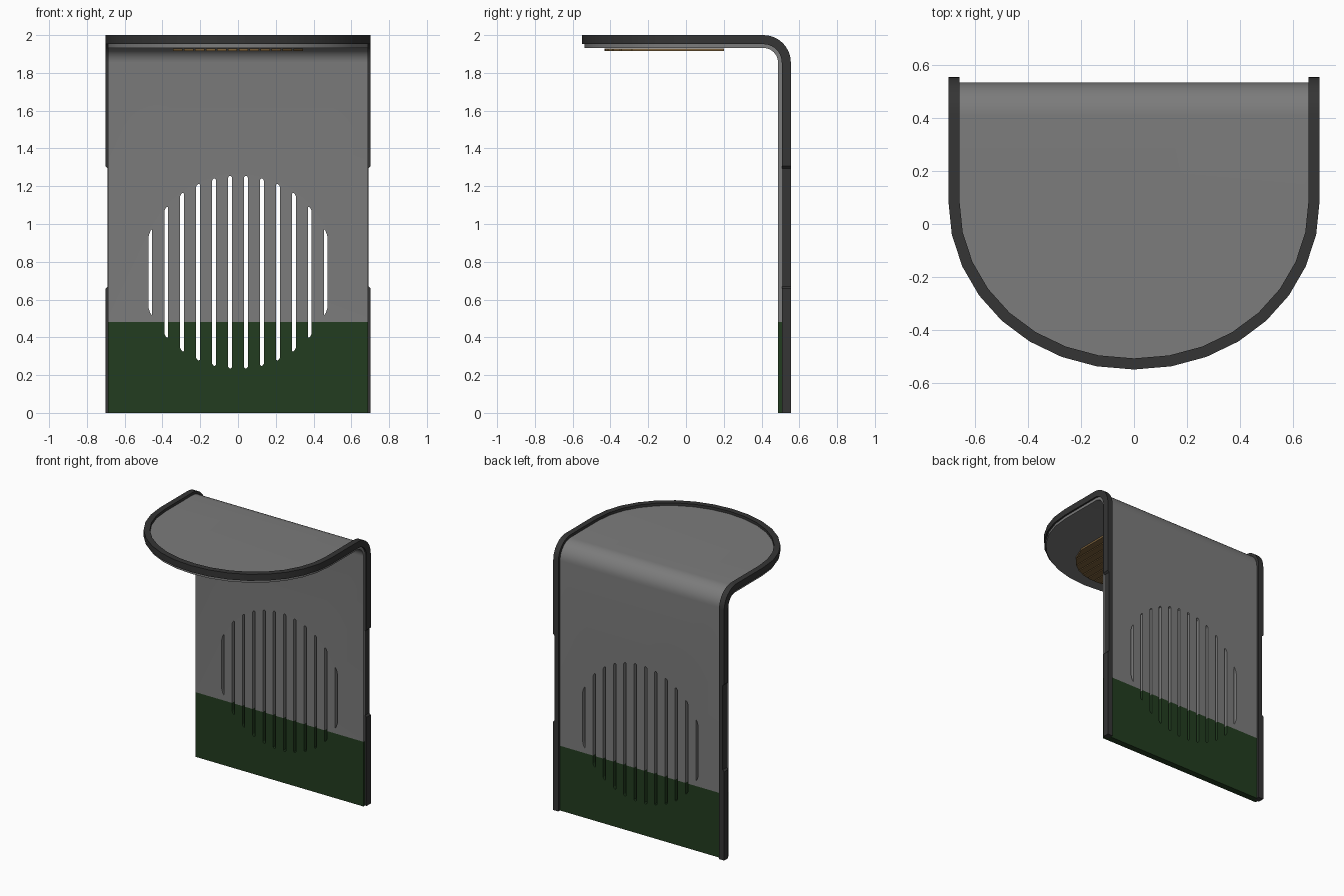
import bpy, bmesh
from math import sin, cos, pi, sqrt, radians

if "Cube" in bpy.data.objects:
    bpy.data.objects.remove(bpy.data.objects["Cube"])


def material(name, rgb):
    m = bpy.data.materials.new(name)
    m.diffuse_color = (*rgb, 1)
    m.use_nodes = True
    m.node_tree.nodes["Principled BSDF"].inputs["Base Color"].default_value = m.diffuse_color
    return m


GREY = material("panel_grey", (0.2, 0.2, 0.2))
DARK = material("rim_dark", (0.035, 0.035, 0.035))
GREEN = material("base_green", (0.016, 0.045, 0.014))
WOOD = material("lamp_amber", (0.2, 0.12, 0.045))


def prisms(name, outlines, axis, lo, hi, mat=None):
    """Extrude flat outlines along an axis, all in one object."""
    bm = bmesh.new()
    place = {"x": lambda a, b, t: (t, a, b),
             "y": lambda a, b, t: (a, t, b),
             "z": lambda a, b, t: (a, b, t)}[axis]
    for pts in outlines:
        low = [bm.verts.new(place(a, b, lo)) for a, b in pts]
        high = [bm.verts.new(place(a, b, hi)) for a, b in pts]
        bm.faces.new(low)
        bm.faces.new(high)
        for i in range(len(pts)):
            j = (i + 1) % len(pts)
            bm.faces.new((low[i], low[j], high[j], high[i]))
    bmesh.ops.recalc_face_normals(bm, faces=bm.faces[:])
    me = bpy.data.meshes.new(name)
    bm.to_mesh(me)
    bm.free()
    ob = bpy.data.objects.new(name, me)
    bpy.context.collection.objects.link(ob)
    if mat:
        me.materials.append(mat)
    else:
        ob.hide_render = True
    return ob


def cut(ob, cutter, op="DIFFERENCE"):
    bpy.context.view_layer.objects.active = ob
    mod = ob.modifiers.new("cut", "BOOLEAN")
    mod.operation, mod.object, mod.solver = op, cutter, "EXACT"
    bpy.ops.object.modifier_apply(modifier=mod.name)


def bent(r_out, r_in, z0):
    """Side profile: upright sheet bending forward into the roof."""
    cy, cz, n = 0.41, 1.855, 10
    arc = lambda r: [(cy + r * cos(i * pi / 2 / n), cz + r * sin(i * pi / 2 / n))
                     for i in range(n + 1)]
    return ([(cy + r_out, z0)] + arc(r_out) + [(-0.8, cz + r_out), (-0.8, cz + r_in)]
            + arc(r_in)[::-1] + [(cy + r_in, z0)])


def plan(inset):
    """Plan outline: straight sides with a faceted round front."""
    n, cy, r = 16, 0.09, 0.702 - inset
    depth = 0.64 - inset
    pw = lambda v: (1 if v >= 0 else -1) * abs(v) ** 0.98
    front = [(-r * pw(cos(i * pi / n)), cy - depth * pw(sin(i * pi / n)))
             for i in range(n + 1)]
    return front + [(r, 0.8), (-r, 0.8)]


# Cutters
panel_cut = prisms("panel_outline_cutter", [plan(0.013)], "z", -0.1, 2.1)
outer_cut = prisms("rim_outer_cutter", [plan(0)], "z", -0.1, 2.1)
inner_cut = prisms("rim_inner_cutter", [plan(0.042)], "z", -0.2, 2.2)
slots = []
for i in range(12):
    x = (i - 5.5) * 0.0845
    xs = [x - 0.010, x - 0.005, x, x + 0.005, x + 0.010]
    h = [sqrt(0.512 ** 2 - v * v) - d for v, d in zip(xs, (0.008, 0.002, 0, 0.002, 0.008))]
    slots.append([(v, 0.745 + k) for v, k in zip(xs, h)]
                 + [(v, 0.745 - k) for v, k in zip(xs[::-1], h[::-1])])
slot_cut = prisms("slot_cutter", slots, "y", 0.4, 0.7)
notch_cut = prisms("notch_cutter", [[(s * 0.69, 0.67), (s * 0.69, 1.295), (s * 0.72, 1.325),
                                     (s * 0.72, 0.64)] for s in (-1, 1)], "y", 0.4, 0.7)

# Bent panel with roof
panel = prisms("bent_panel", [bent(0.125, 0.077, 0.48)], "x", -0.8, 0.8, GREY)
cut(panel, panel_cut, "INTERSECT")
cut(panel, slot_cut)

# Green lower panel
base = prisms("lower_panel", [[(0.487, 0), (0.535, 0), (0.535, 0.48), (0.487, 0.48)]],
              "x", -0.689, 0.689, GREEN)
cut(base, slot_cut)

# Dark edge rim
rim = prisms("edge_rim", [bent(0.145, 0.097, 0)], "x", -0.8, 0.8, DARK)
cut(rim, outer_cut, "INTERSECT")
cut(rim, inner_cut)
cut(rim, notch_cut)

# Lamp slats under the roof
slats = []
for i in range(12):
    x = (i - 5.5) * 0.058
    a, b = x - 0.025, x + 0.025
    f = lambda v: -0.08 - sqrt(0.352 ** 2 - v * v)
    slats.append([(a, f(a)), (b, f(b)), (b, 0.2), (a, 0.2)])
lamp = prisms("lamp_slats", slats, "z", 1.916, 1.93, WOOD)

for ob in (panel_cut, outer_cut, inner_cut, slot_cut, notch_cut):
    bpy.data.objects.remove(ob)
for ob in (panel, rim):
    bpy.ops.object.select_all(action="DESELECT")
    ob.select_set(True)
    bpy.context.view_layer.objects.active = ob
    bpy.ops.object.shade_smooth_by_angle(angle=radians(30))
